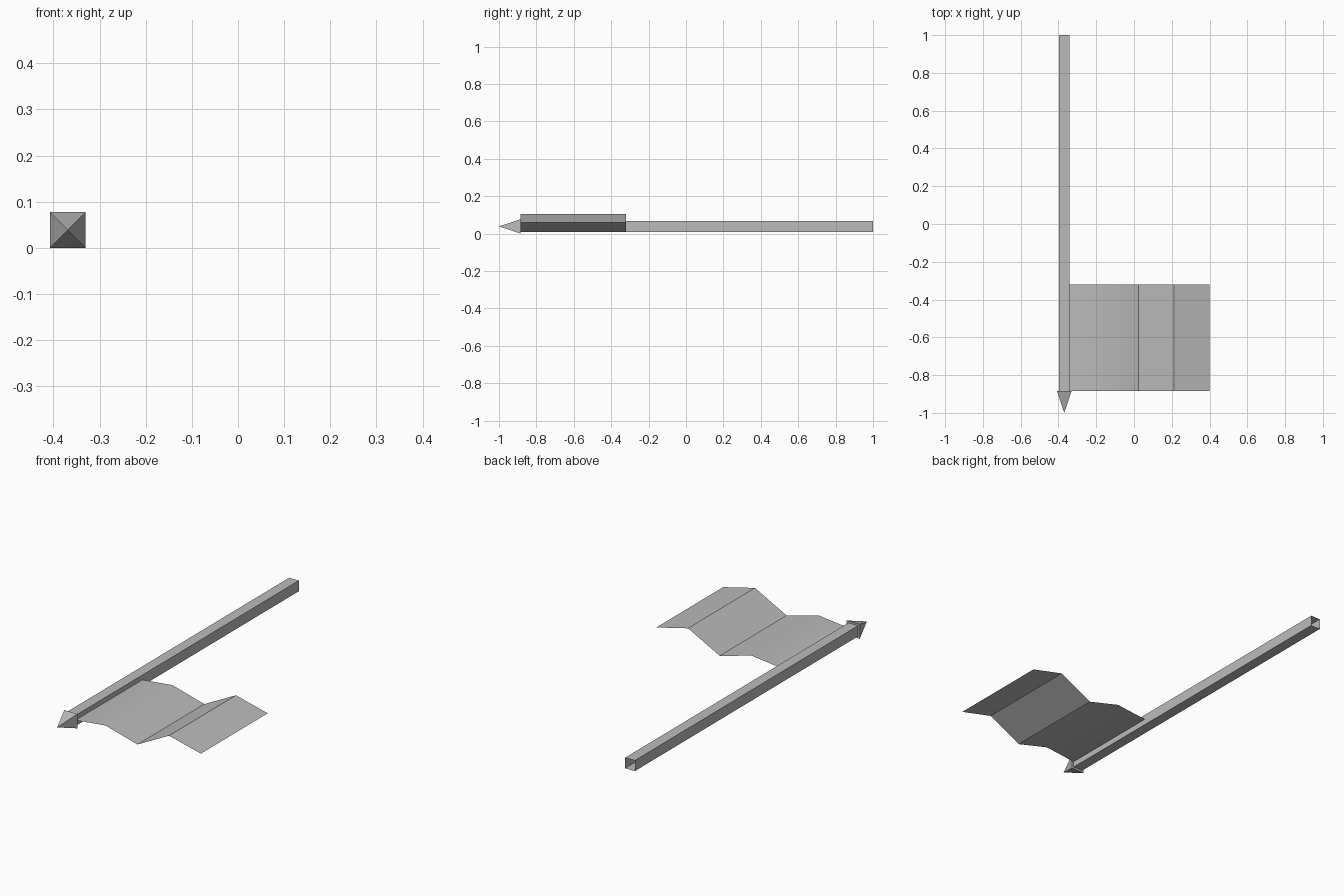
import bpy, bmesh, math
from mathutils import Matrix

cube = bpy.data.objects.get("Cube")
if cube:
    bpy.data.objects.remove(cube, do_unlink=True)

GREY = (0.5, 0.5, 0.5, 1.0)
mat = bpy.data.materials.new("plain grey")
mat.use_nodes = True
mat.diffuse_color = GREY
mat.node_tree.nodes["Principled BSDF"].inputs["Base Color"].default_value = GREY

AXIS_X, AXIS_Z = -0.369, 0.0385      # centre line of the pole
BASE_Y, FLAG_END = -0.885, -0.32     # spearhead base, lower edge of the flag


def add_object(name, bm):
    mesh = bpy.data.meshes.new(name)
    bm.to_mesh(mesh)
    bm.free()
    mesh.materials.append(mat)
    obj = bpy.data.objects.new(name, mesh)
    bpy.context.collection.objects.link(obj)
    return obj


def square_cone(name, half_start, half_end, y0, y1, capped):
    """Four-sided tube or pyramid running along y."""
    bm = bmesh.new()
    turn = (Matrix.Translation((AXIS_X, (y0 + y1) / 2, AXIS_Z))
            @ Matrix.Rotation(-math.pi / 2, 4, 'X')
            @ Matrix.Rotation(math.pi / 4, 4, 'Z'))
    bmesh.ops.create_cone(bm, segments=4, cap_ends=capped, depth=y1 - y0,
                          radius1=half_start * math.sqrt(2),
                          radius2=half_end * math.sqrt(2), matrix=turn)
    bmesh.ops.remove_doubles(bm, verts=bm.verts, dist=0.0001)
    bmesh.ops.recalc_face_normals(bm, faces=bm.faces)
    return add_object(name, bm)


# Hollow square pole, open at the foot
square_cone("pole", 0.0285, 0.0285, BASE_Y, 1.0, False)

# Pyramid tip
square_cone("spearhead", 0.0, 0.0385, -1.0, BASE_Y, True)

# Waving flag: one zero-thickness sheet extruded from its wave profile
wave = [(-0.35, 0.04), (-0.163, 0.06), (0.025, 0.009), (0.212, 0.106), (0.40, 0.06)]
bm = bmesh.new()
verts = [bm.verts.new((x, BASE_Y, z)) for x, z in wave]
edges = [bm.edges.new(pair) for pair in zip(verts, verts[1:])]
ext = bmesh.ops.extrude_edge_only(bm, edges=edges)
bmesh.ops.translate(bm, vec=(0, FLAG_END - BASE_Y, 0),
                    verts=[v for v in ext["geom"] if isinstance(v, bmesh.types.BMVert)])
bm.normal_update()
bmesh.ops.reverse_faces(bm, faces=[f for f in bm.faces if f.normal.z < 0])
flag = add_object("flag", bm)

# Soft curve near the pole, crisp folds further out
bpy.ops.object.select_all(action='DESELECT')
flag.select_set(True)
bpy.context.view_layer.objects.active = flag
bpy.ops.object.shade_smooth_by_angle(angle=math.radians(30))
